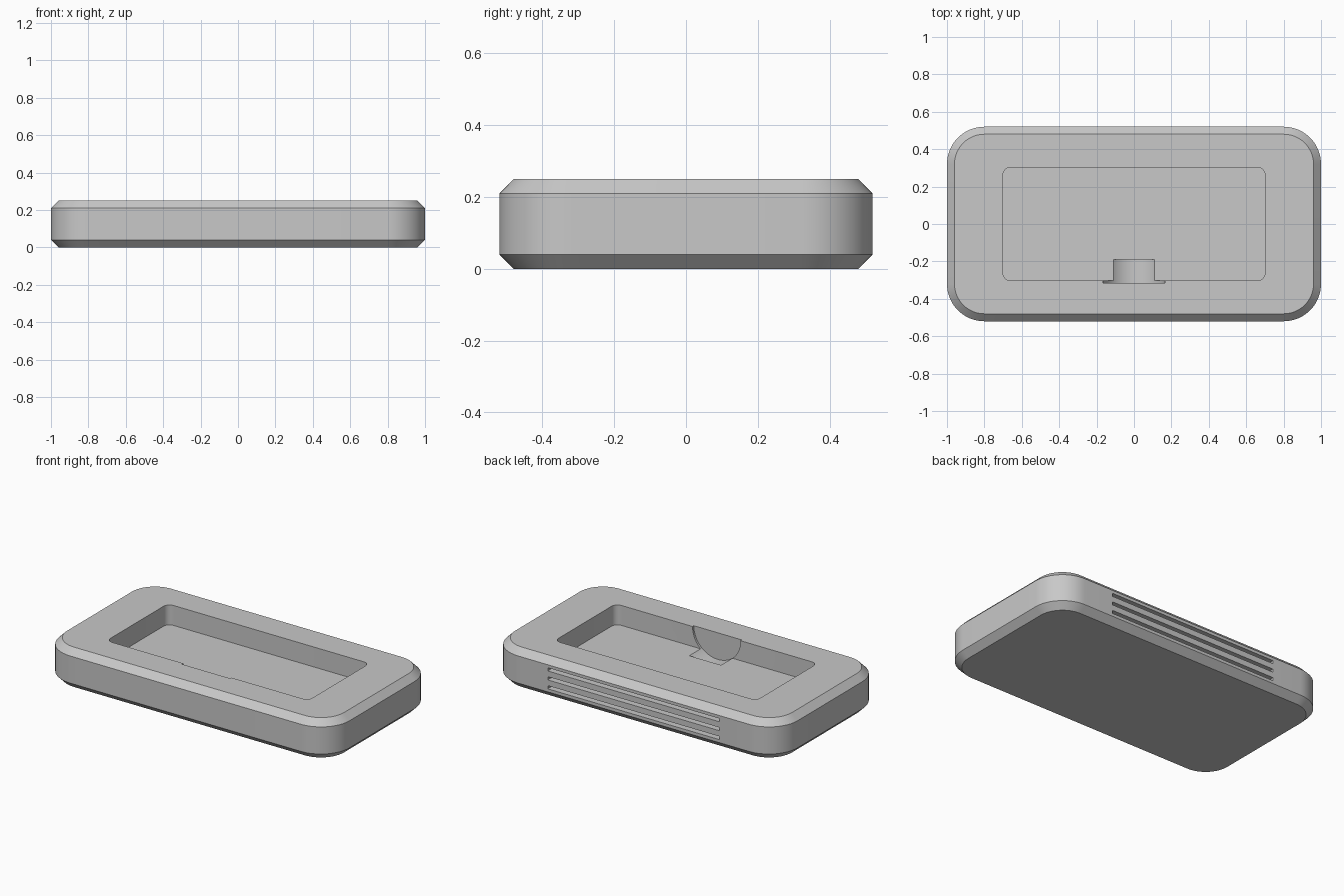
import bpy
import math
from mathutils import Matrix

cube = bpy.data.objects.get("Cube")
if cube:
    bpy.data.objects.remove(cube, do_unlink=True)

HALF_X, HALF_Y, HEIGHT = 1.0, 0.52, 0.25
CORNER, CHAMFER = 0.2, 0.04
POCKET_X, POCKET_Y, POCKET_R, FLOOR = 0.7, 0.303, 0.04, 0.125

grey = bpy.data.materials.new("plain grey")
grey.use_nodes = True
colour = (0.58, 0.58, 0.58, 1)
grey.diffuse_color = colour
grey.node_tree.nodes["Principled BSDF"].inputs["Base Color"].default_value = colour


def rounded_ring(hx, hy, r, z, steps=16):
    """Counter-clockwise rounded rectangle at height z."""
    ring = []
    for q, (sx, sy) in enumerate([(1, 1), (-1, 1), (-1, -1), (1, -1)]):
        for i in range(steps + 1):
            a = (q + i / steps) * math.pi / 2
            ring.append((sx * (hx - r) + r * math.cos(a),
                         sy * (hy - r) + r * math.sin(a), z))
    return ring


def loft(name, rings):
    """Solid through a stack of matching rings, capped at both ends."""
    n = len(rings[0])
    verts = [v for ring in rings for v in ring]
    faces = [tuple(reversed(range(n))), tuple(range(len(verts) - n, len(verts)))]
    for k in range(len(rings) - 1):
        for i in range(n):
            j = (i + 1) % n
            faces.append((k * n + i, k * n + j, (k + 1) * n + j, (k + 1) * n + i))
    mesh = bpy.data.meshes.new(name)
    mesh.from_pydata(verts, [], faces)
    mesh.materials.append(grey)
    obj = bpy.data.objects.new(name, mesh)
    bpy.context.collection.objects.link(obj)
    return obj


def select_only(obj):
    bpy.ops.object.select_all(action='DESELECT')
    obj.select_set(True)
    bpy.context.view_layer.objects.active = obj


def carve(body, cutter):
    cutter.hide_render = True
    mod = body.modifiers.new("carve", 'BOOLEAN')
    mod.operation = 'DIFFERENCE'
    mod.solver = 'EXACT'
    mod.object = cutter
    select_only(body)
    bpy.ops.object.modifier_apply(modifier=mod.name)
    bpy.data.objects.remove(cutter, do_unlink=True)


# Chamfered tray body
inset = [(CHAMFER, 0), (0, CHAMFER), (0, HEIGHT - CHAMFER), (CHAMFER, HEIGHT)]
tray = loft("tray_body", [rounded_ring(HALF_X - d, HALF_Y - d, CORNER - d, z)
                          for d, z in inset])

# Rectangular pocket in the top
carve(tray, loft("pocket_cutter", [rounded_ring(POCKET_X, POCKET_Y, POCKET_R, z, 8)
                                   for z in (FLOOR, HEIGHT + 0.1)]))

# Round finger notch in the front pocket wall and floor
back, front, radius = -0.19, -0.316, 0.167
notch = loft("notch_cutter", [[(radius * math.cos(i * math.tau / 64),
                                radius * math.sin(i * math.tau / 64), d)
                               for i in range(64)] for d in (-back, -front)])
notch.data.transform(Matrix.Translation((0, 0, HEIGHT))
                     @ Matrix.Rotation(math.pi / 2, 4, 'X'))
carve(tray, notch)

# Three vent slots along the back
for k in (-1, 0, 1):
    bpy.ops.mesh.primitive_cube_add(size=1, location=(0, HALF_Y, HEIGHT / 2 + 0.056 * k))
    slot = bpy.context.object
    slot.name = "vent_cutter"
    slot.scale = (1.19, 0.08, 0.02)
    slot.data.materials.append(grey)
    bpy.context.view_layer.update()
    carve(tray, slot)

select_only(tray)
bpy.ops.object.shade_smooth_by_angle(angle=math.radians(30))
